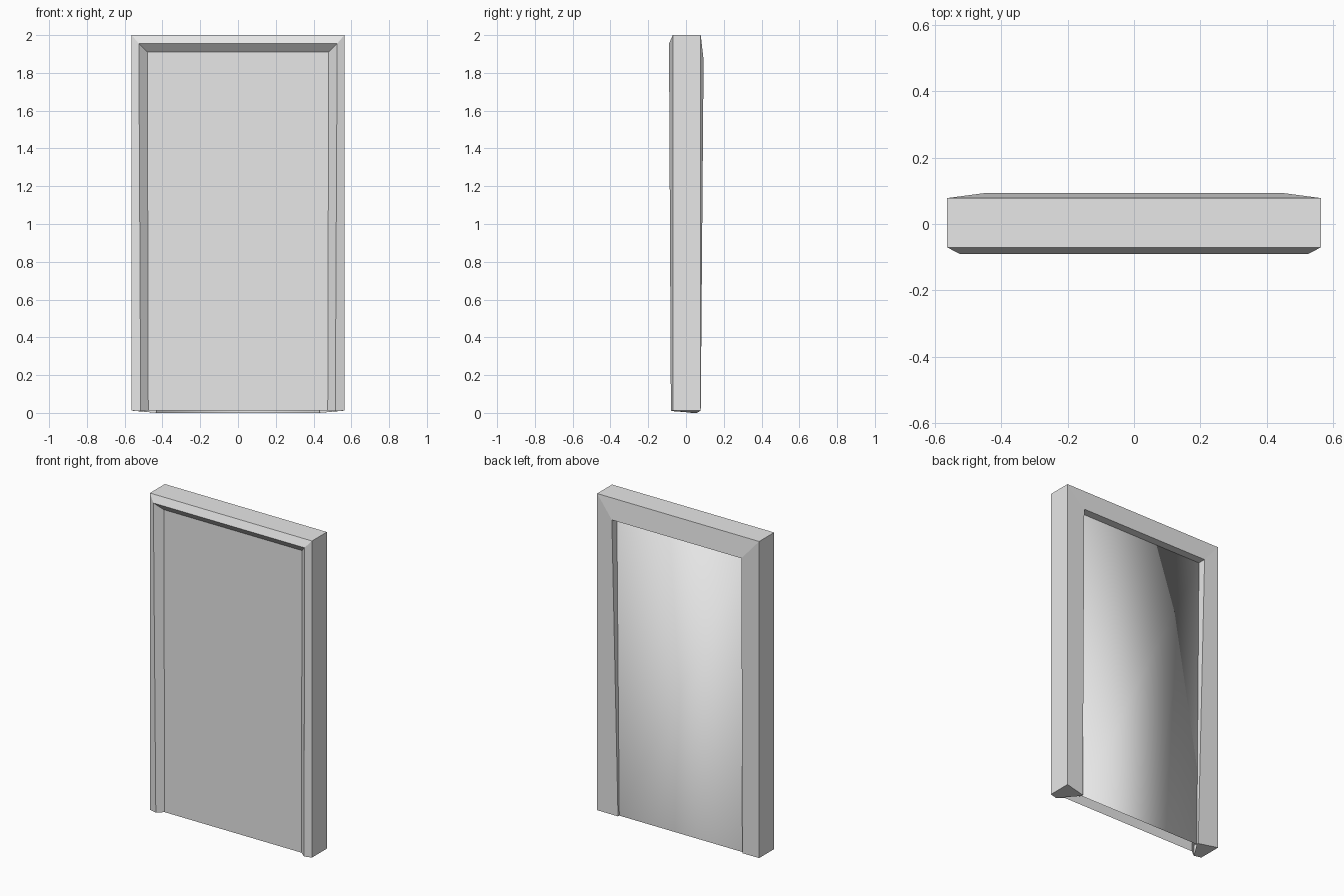
import bpy
import bmesh

cube = bpy.data.objects.get("Cube")
if cube:
    bpy.data.objects.remove(cube, do_unlink=True)

# Single light grey material
GREY = (0.8, 0.8, 0.8, 1.0)
grey = bpy.data.materials.new("light_grey")
grey.use_nodes = True
grey.diffuse_color = GREY
for node in grey.node_tree.nodes:
    if node.type == 'BSDF_PRINCIPLED':
        node.inputs["Base Color"].default_value = GREY


def arch(bm, foot, head):
    """Four points of an upside-down U, from left foot over to right foot."""
    (fx, fy, fz), (hx, hy, hz) = foot, head
    points = [(fx, fy, fz), (hx, hy, hz), (-hx, hy, hz), (-fx, fy, fz)]
    return [bm.verts.new(p) for p in points]


def bridge(bm, a, b):
    """Skin two arches along both uprights and the top."""
    for i in range(3):
        bm.faces.new((a[i], a[i + 1], b[i + 1], b[i]))


def finish(bm, name, smooth=False):
    mesh = bpy.data.meshes.new(name)
    bm.to_mesh(mesh)
    bm.free()
    mesh.materials.append(grey)
    for poly in mesh.polygons:
        poly.use_smooth = smooth
    obj = bpy.data.objects.new(name, mesh)
    bpy.context.collection.objects.link(obj)
    return obj


# Frame section: foot and head points, from front recess round to back recess
SECTION = [
    ((0.475, -0.05, 0.012), (0.48, -0.05, 1.91)),     # front recess edge
    ((0.515, -0.08, 0.01), (0.525, -0.09, 1.955)),    # front lip
    ((0.563, -0.07, 0.012), (0.563, -0.07, 2.0)),     # outer front edge
    ((0.563, 0.078, 0.012), (0.563, 0.078, 2.0)),     # outer back edge
    ((0.432, 0.058, 0.0), (0.45, 0.093, 1.87)),       # back lip
    ((0.432, 0.045, 0.0), (0.45, 0.043, 1.87)),       # back recess edge
]

# Frame with capped feet and front panel, open underneath between the feet
bm = bmesh.new()
rings = [arch(bm, foot, head) for foot, head in SECTION]
for a, b in zip(rings, rings[1:]):
    bridge(bm, a, b)
for i in (0, 3):
    bm.faces.new([ring[i] for ring in rings[1:]])
bm.faces.new(rings[0])
bmesh.ops.recalc_face_normals(bm, faces=bm.faces)
finish(bm, "frame_and_front_panel")

# Back panel with a soft turned-in edge hidden behind the frame
bm = bmesh.new()
foot, head = SECTION[-1]
edge = arch(bm, foot, head)
inner = arch(bm, (foot[0], foot[1] - 0.02, foot[2]), (head[0], head[1] - 0.02, head[2]))
panel = bm.faces.new(edge)
bridge(bm, edge, inner)
bmesh.ops.recalc_face_normals(bm, faces=bm.faces)
panel.normal_update()
if panel.normal.y < 0:
    bmesh.ops.reverse_faces(bm, faces=bm.faces)
finish(bm, "back_panel", smooth=True)
